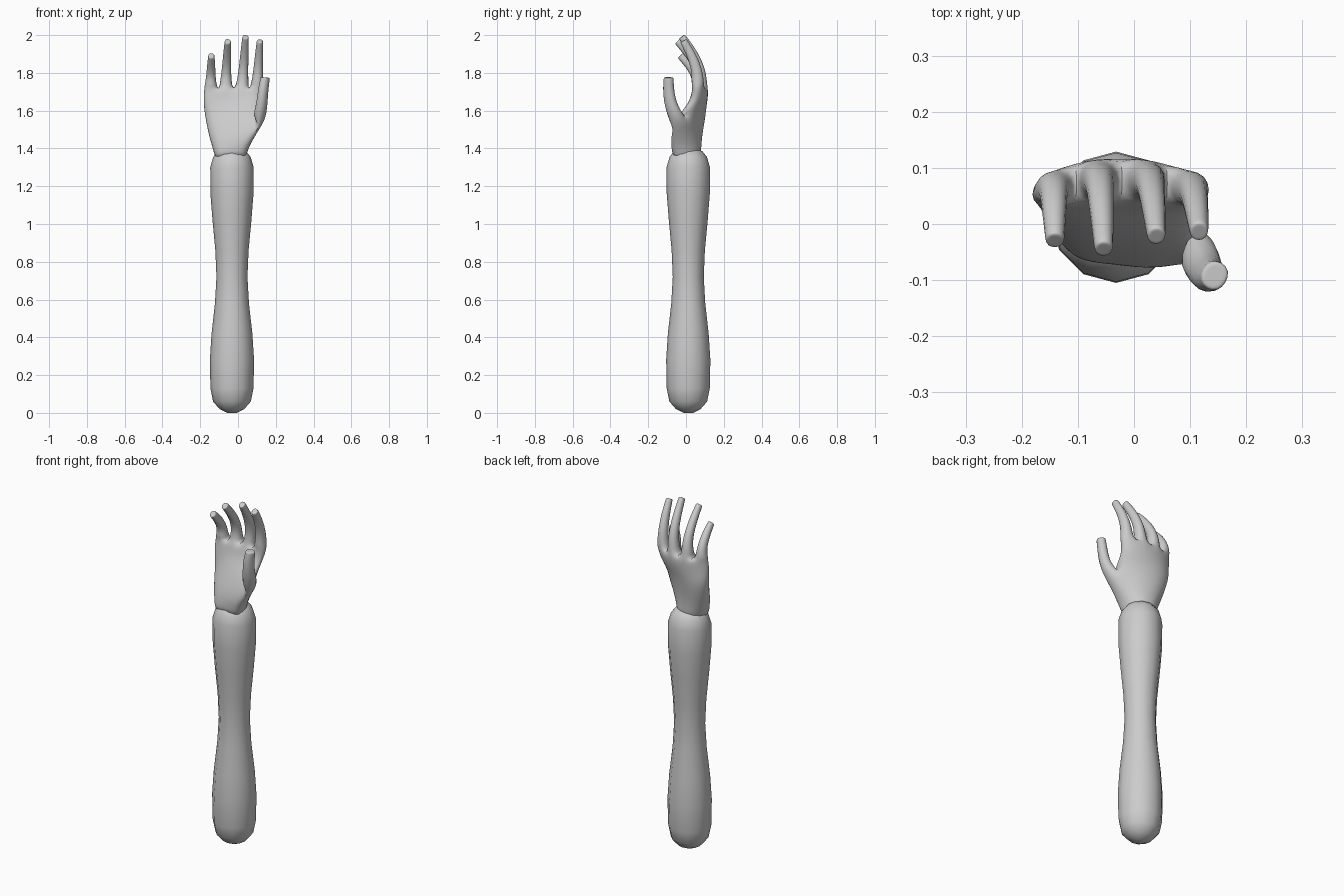
import bpy, bmesh, math
from mathutils import Vector

if "Cube" in bpy.data.objects:
    bpy.data.objects.remove(bpy.data.objects["Cube"])

grey = bpy.data.materials.new("light_grey")
grey.diffuse_color = (0.6, 0.6, 0.6, 1)
grey.use_nodes = True
grey.node_tree.nodes["Principled BSDF"].inputs["Base Color"].default_value = grey.diffuse_color


def finish(bm, name, angle, levels=0):
    bmesh.ops.recalc_face_normals(bm, faces=bm.faces)
    me = bpy.data.meshes.new(name)
    bm.to_mesh(me)
    bm.free()
    me.materials.append(grey)
    ob = bpy.data.objects.new(name, me)
    bpy.context.collection.objects.link(ob)
    bpy.ops.object.select_all(action='DESELECT')
    ob.select_set(True)
    bpy.context.view_layer.objects.active = ob
    if levels:
        mod = ob.modifiers.new("smooth_surface", 'SUBSURF')
        mod.levels = mod.render_levels = levels
        bpy.ops.object.modifier_apply(modifier=mod.name)
    bpy.ops.object.shade_smooth_by_angle(angle=math.radians(angle))
    return ob


def bridge(bm, a, b):
    n = len(a)
    for i in range(n):
        bm.faces.new((a[i], a[(i + 1) % n], b[(i + 1) % n], b[i]))


# Forearm: twelve-sided turned shape, narrow in the middle
profile = [(0.0, 0.025), (0.02, 0.065), (0.06, 0.1), (0.13, 0.114), (0.28, 0.117),
           (0.42, 0.108), (0.58, 0.09), (0.72, 0.082), (0.86, 0.088), (1.02, 0.103),
           (1.16, 0.114), (1.3, 0.115), (1.355, 0.099), (1.385, 0.075), (1.395, 0.05)]
bm = bmesh.new()
rings = []
for z, r in profile:
    rings.append([bm.verts.new((-0.032 + r * math.sin(k * math.pi / 6),
                                0.012 + r * math.cos(k * math.pi / 6), z)) for k in range(12)])
for a, b in zip(rings, rings[1:]):
    bridge(bm, a, b)
bm.faces.new(rings[0])
bm.faces.new(rings[-1])
finish(bm, "forearm", 50)

# Palm: rings of five front and five back points, skipping the thumb root
bm = bmesh.new()
bulge = [0.5, 0.95, 1.0, 0.95, 0.55]
palm = [  # z, left x, right x, middle y, half depth, tilt to the thumb side
    (1.34, -0.12, 0.04, 0.005, 0.075, 0.0),
    (1.40, -0.135, 0.055, 0.005, 0.078, -0.01),
    (1.47, -0.157, 0.095, 0.008, 0.075, -0.03),
    (1.575, -0.178, 0.115, 0.04, 0.06, -0.035),
    (1.65, -0.186, 0.118, 0.07, 0.046, 0.0),
    (1.715, -0.182, 0.138, 0.078, 0.044, 0.0)]
fronts, backs = [], []
for z, xl, xr, yc, h, tilt in palm:
    f, b = [], []
    for i in range(5):
        u = i / 2 - 1
        y = yc + tilt * u - 0.02 * u * u
        x = xl + (xr - xl) * i / 4
        f.append(bm.verts.new((x, y - h * bulge[i], z)))
        b.append(bm.verts.new((x, y + h * bulge[i], z)))
    fronts.append(f)
    backs.append(b)
THUMB_RING = 2
for k in range(len(palm) - 1):
    lo = fronts[k] + backs[k][::-1]
    hi = fronts[k + 1] + backs[k + 1][::-1]
    for i in range(10):
        if k == THUMB_RING and i == 4:
            continue
        j = (i + 1) % 10
        bm.faces.new((lo[i], lo[j], hi[j], hi[i]))
for i in range(4):
    bm.faces.new((fronts[0][i], fronts[0][i + 1], backs[0][i + 1], backs[0][i]))


def digit(base, path, side):
    """Grow a four-sided digit from a base loop along (centre, half width, half depth)."""
    prev = base
    pts = [Vector(p[0]) for p in path]
    for i, (c, w, d) in enumerate(path):
        t = (pts[min(i + 1, len(pts) - 1)] - pts[max(i - 1, 0)]).normalized()
        s = (side - t * side.dot(t)).normalized()
        f = s.cross(t)
        ring = [bm.verts.new(pts[i] + s * w * a + f * d * b)
                for a, b in ((-1, 1), (1, 1), (1, -1), (-1, -1))]
        bridge(bm, prev, ring)
        prev = ring
    # Flat tip with a small inner loop
    mid = pts[-1]
    inner = [bm.verts.new(mid + (v.co - mid) * 0.6) for v in prev]
    bridge(bm, prev, inner)
    bm.faces.new(inner)


# Fingers: root x, root y, tip position
fingers = [(-0.145, 0.062, (-0.141, -0.03, 1.892)),
           (-0.066, 0.078, (-0.054, -0.045, 1.968)),
           (0.022, 0.078, (0.04, -0.022, 1.992)),
           (0.1, 0.062, (0.116, -0.014, 1.97))]
steps = [(0.12, 0.0, 0.034, 0.036), (0.36, 0.03, 0.027, 0.031), (0.66, 0.36, 0.024, 0.027),
         (0.95, 0.9, 0.019, 0.022), (1.0, 1.0, 0.018, 0.021)]
for i, (rx, ry, tip) in enumerate(fingers):
    path = [((rx + (tip[0] - rx) * g, ry + (tip[1] - ry) * q, 1.715 + (tip[2] - 1.715) * g), w, d)
            for g, q, w, d in steps]
    digit([fronts[-1][i], fronts[-1][i + 1], backs[-1][i + 1], backs[-1][i]],
          path, Vector((1, 0, 0)))

# Thumb: grows from the side of the palm and turns upward
k = THUMB_RING
digit([fronts[k + 1][4], fronts[k][4], backs[k][4], backs[k + 1][4]],
      [((0.112, -0.05, 1.56), 0.037, 0.045), ((0.127, -0.083, 1.635), 0.03, 0.036),
       ((0.133, -0.093, 1.71), 0.028, 0.033), ((0.143, -0.092, 1.765), 0.026, 0.029),
       ((0.144, -0.092, 1.776), 0.025, 0.028)],
      Vector((0.87, -0.5, 0)))
finish(bm, "hand", 50, 2)
